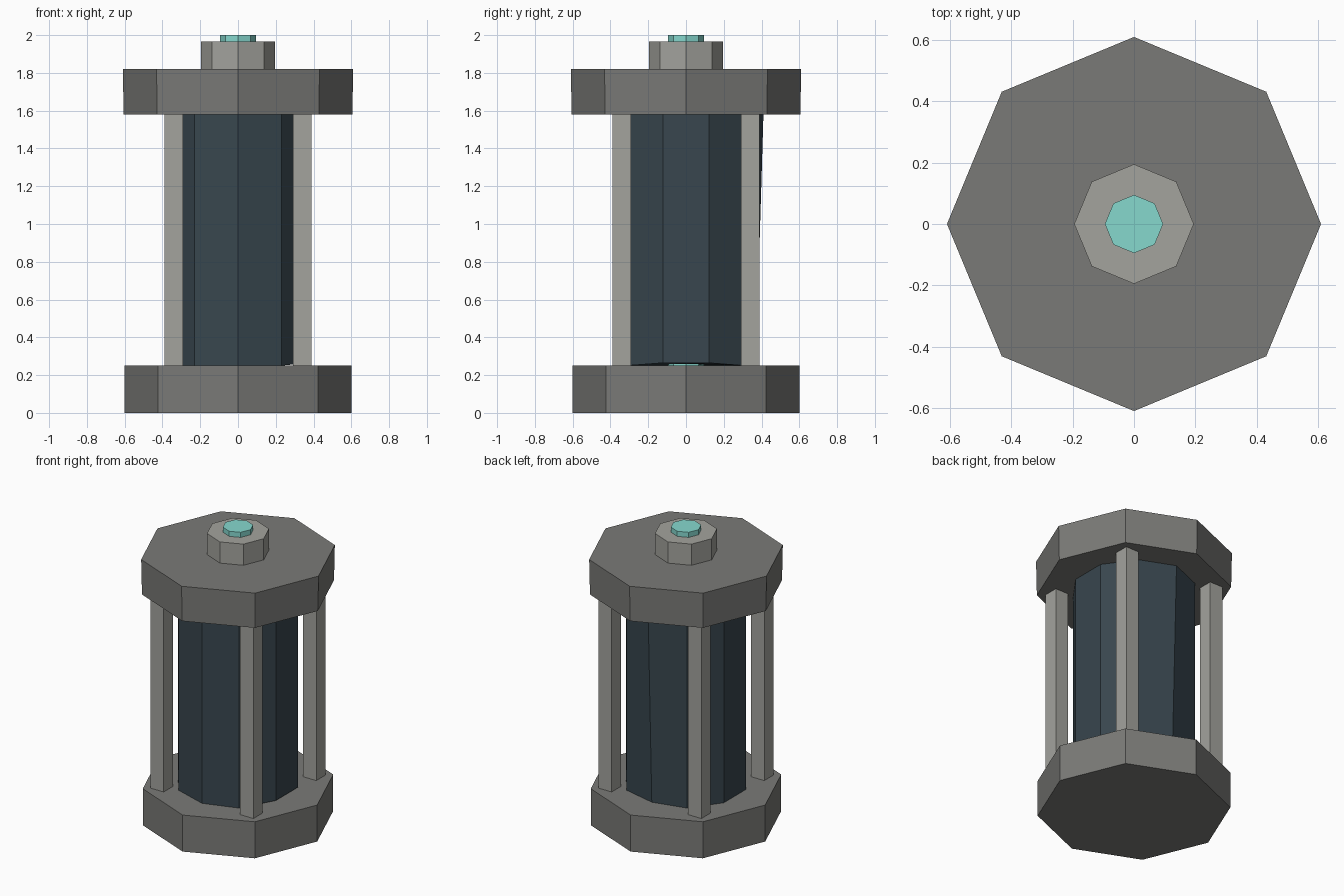
import bpy, bmesh, math

if "Cube" in bpy.data.objects:
    bpy.data.objects.remove(bpy.data.objects["Cube"])


def material(name, r, g, b):
    lin = [((c / 255 + 0.055) / 1.055) ** 2.4 for c in (r, g, b)]
    m = bpy.data.materials.new(name)
    m.diffuse_color = (*lin, 1)
    m.use_nodes = True
    m.node_tree.nodes["Principled BSDF"].inputs["Base Color"].default_value = m.diffuse_color
    return m


DARK = material("dark grey metal", 122, 122, 119)
LIGHT = material("light grey metal", 163, 163, 157)
TEAL = material("glowing teal", 134, 216, 206)
GLASS = material("dark blue glass", 56, 70, 78)


def finish(name, bm, mat):
    bmesh.ops.recalc_face_normals(bm, faces=bm.faces)
    me = bpy.data.meshes.new(name)
    bm.to_mesh(me)
    bm.free()
    me.materials.append(mat)
    ob = bpy.data.objects.new(name, me)
    bpy.context.collection.objects.link(ob)
    return ob


def prism(name, sides, r0, r1, z0, z1, mat, start=0.0):
    bm = bmesh.new()
    rings = []
    for r, z in ((r0, z0), (r1, z1)):
        rings.append([bm.verts.new((r * math.cos(start + 2 * math.pi * i / sides),
                                    r * math.sin(start + 2 * math.pi * i / sides), z))
                      for i in range(sides)])
    bm.faces.new(rings[0])
    bm.faces.new(rings[1])
    for i in range(sides):
        j = (i + 1) % sides
        bm.faces.new((rings[0][i], rings[0][j], rings[1][j], rings[1][i]))
    return finish(name, bm, mat)


# Octagonal end caps
prism("bottom_cap", 8, 0.60, 0.60, 0.0, 0.25, DARK)
prism("top_cap", 8, 0.605, 0.61, 1.58, 1.82, DARK)

# Collar and teal core ends on the top
prism("top_collar", 8, 0.195, 0.195, 1.82, 1.965, LIGHT)
prism("teal_tip", 8, 0.095, 0.095, 1.965, 2.0, TEAL)
prism("teal_core", 8, 0.095, 0.095, 0.25, 1.58, TEAL)

# Ten-sided tube, leaning out slightly at the back and raised a touch on the right
tube = prism("glass_tube", 10, 0.39, 0.39, 0.25, 1.58, GLASS, math.pi / 2)
for v in tube.data.vertices:
    if v.co.y > 0.35:
        v.co.y = 0.41 if v.co.z > 1 else 0.37
    if v.co.x > 0.35 and v.co.z < 1:
        v.co.z += 0.015

# Four square posts
for sx, side in ((-1, "left"), (1, "right")):
    for sy, end in ((-1, "front"), (1, "back")):
        post = prism(f"{end}_{side}_post", 4, 0.0707, 0.0707, 0.25, 1.58, LIGHT, math.pi / 4)
        for v in post.data.vertices:
            v.co.x += 0.34 * sx
            v.co.y += 0.34 * sy
